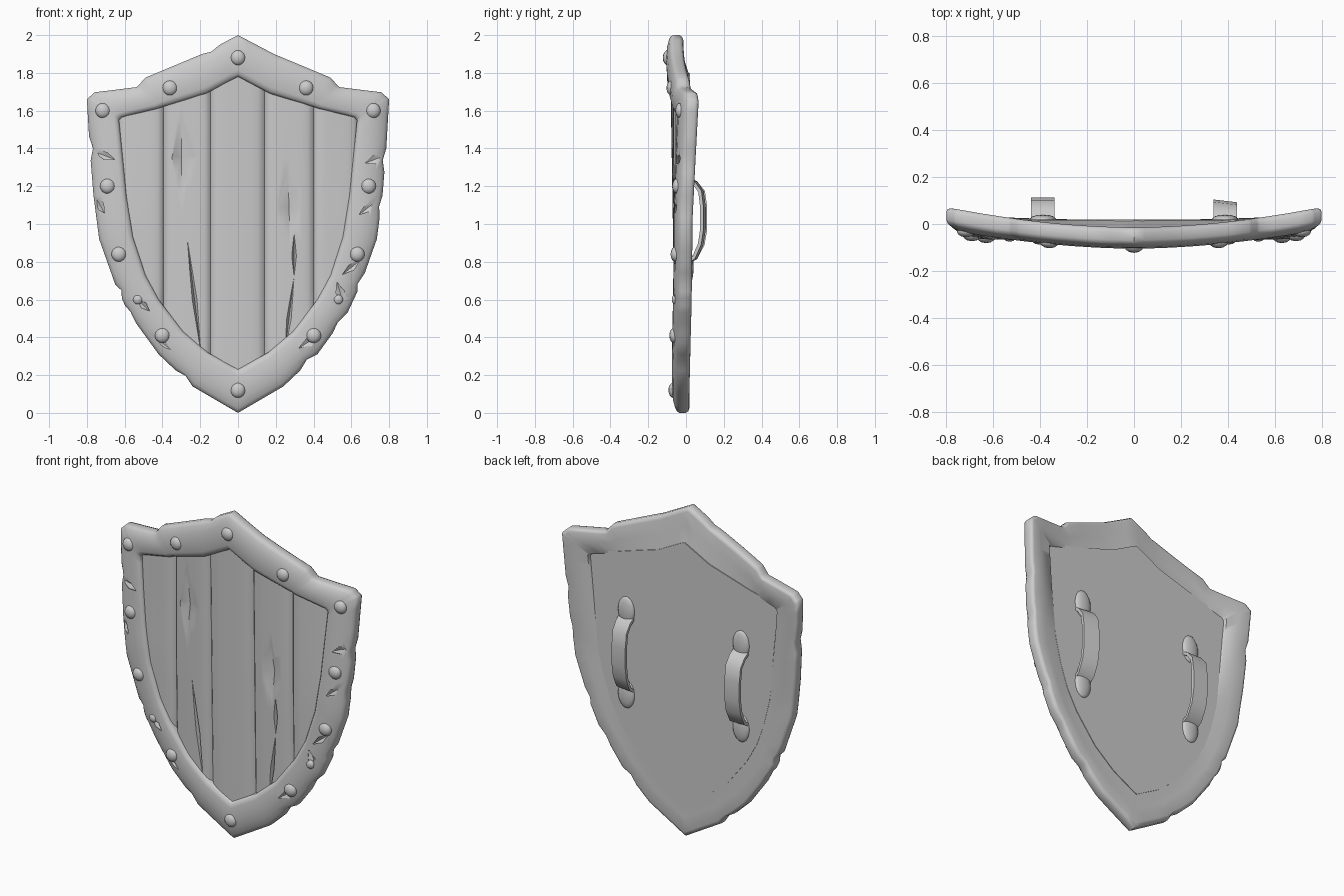
import bpy, bmesh, math
from mathutils import Vector

if "Cube" in bpy.data.objects:
    bpy.data.objects.remove(bpy.data.objects["Cube"])

# Half outlines of the rim (x, z), from top peak to bottom tip
OUTER = [(0, 2), (.19, 1.9), (.49, 1.775), (.535, 1.725), (.76, 1.697), (.8, 1.66), (.785, 1.4),
         (.765, 1.15), (.735, .92), (.65, .68), (.58, .53), (.42, .31), (.24, .14), (0, 0)]
INNER = [(0, 1.78), (.17, 1.69), (.4, 1.62), (.43, 1.61), (.615, 1.565), (.63, 1.55), (.615, 1.4),
         (.59, 1.15), (.555, .93), (.49, .73), (.42, .6), (.29, .43), (.16, .32), (0, .23)]
BACK = .02


def front(x, z):
    """Depth of the curved front surface."""
    k = .06 + .07 * min(max((z - 1) / .7, 0), 1)
    return -.057 - .017 * z + k * x * x


def lerp_z(pts, x):
    for (x0, z0), (x1, z1) in zip(pts, pts[1:]):
        if x0 <= x <= x1:
            return z0 + (z1 - z0) * (x - x0) / (x1 - x0)
    return pts[-1][1]


def finish(name, bm, angle=35):
    bmesh.ops.recalc_face_normals(bm, faces=bm.faces)
    me = bpy.data.meshes.new(name)
    bm.to_mesh(me)
    bm.free()
    ob = bpy.data.objects.new(name, me)
    bpy.context.collection.objects.link(ob)
    smooth(ob, angle)
    return ob


def smooth(ob, angle=35):
    ob.data.shade_smooth()
    ob.data.set_sharp_from_angle(angle=math.radians(angle))


def carve(ob, cuts, angle=35):
    """Cut diamond-shaped gouges: (x, z, half width, half height, depth, tilt, surface offset)."""
    bm = bmesh.new()
    for x, z, w, h, d, tilt, off in cuts:
        c, s = math.cos(tilt), math.sin(tilt)
        y = front(x, z) + off
        ring = [bm.verts.new((x + a * c - b * s, y, z + a * s + b * c))
                for a, b in ((w, 0), (0, h), (-w, 0), (0, -h))]
        for tip in (y + d, y - .06):
            p = bm.verts.new((x, tip, z))
            for i in range(4):
                bm.faces.new((ring[i], ring[(i + 1) % 4], p))
    cutter = finish("gouge_cutter", bm)
    cutter.hide_render = True
    mod = ob.modifiers.new("gouges", 'BOOLEAN')
    mod.operation, mod.solver, mod.object = 'DIFFERENCE', 'EXACT', cutter
    bpy.context.view_layer.objects.active = ob
    bpy.ops.object.modifier_apply(modifier=mod.name)
    bpy.data.objects.remove(cutter)
    smooth(ob, angle)


# Rim: rounded cross-section swept between outer and inner outlines, with chipped edges
def dense(pts, n=4):
    out = [tuple(a + (b - a) * i / n for a, b in zip(p, q)) for p, q in zip(pts, pts[1:]) for i in range(n)]
    return out + [pts[-1]]


pairs = list(zip(dense(OUTER), dense(INNER)))
CHIPS = {1: {25: .08, 29: .06, 36: .1, 41: .07, 45: .1},
         -1: {3: .06, 24: .1, 37: .1, 40: .07, 47: .08}}
stations = []
for sx in (1, -1):
    idx = range(len(pairs)) if sx == 1 else range(len(pairs) - 2, 0, -1)
    for i in idx:
        o, n = pairs[i]
        stations.append((Vector((o[0] * sx, 0, o[1])), Vector((n[0] * sx, 0, n[1])), CHIPS[sx].get(i, 0)))
SECTION = [(0, .055), (0, .022), (.03, .01), (.1, .001), (.28, -.01), (.5, -.016), (.84, -.014), (.94, -.008),
           (1, .006), (1, .03), (1, None), (.94, .072), (.5, .073), (.12, .076), (.04, .07)]
bm = bmesh.new()
rings = []
for o, n, chip in stations:
    ring = []
    for t, off in SECTION:
        p = o.lerp(n, max(t, chip + t * .5) if t < .2 else t)
        p.y = front(p.x, p.z) + (off or 0)
        if off is None:
            p.y = BACK - .004
        elif t == .94 and off > .05:
            p.y = max(p.y, BACK - .004)
        ring.append(bm.verts.new(p))
    rings.append(ring)
m = len(SECTION)
for a, b in zip(rings, rings[1:] + rings[:1]):
    for j in range(m):
        bm.faces.new((a[j], a[(j + 1) % m], b[(j + 1) % m], b[j]))
rim = finish("rim", bm, 50)
carve(rim, [(-.7, 1.36, .025, .07, .012, 1.2, -.005), (-.73, 1.1, .025, .06, .015, .5, 0),
            (-.5, .57, .02, .05, .015, .8, -.01), (-.4, .37, .02, .06, .012, .9, -.01),
            (.72, 1.34, .025, .07, .012, -1.2, -.005), (.68, 1.08, .02, .06, .012, -.9, -.01),
            (.6, .77, .02, .07, .015, -.9, -.01), (.54, .64, .025, .06, .015, .3, -.01),
            (.38, .38, .025, .08, .015, -1, -.01)], 50)

# Planks: boards with rounded long edges, trimmed to the inner outline
upper, lower = INNER[:6], INNER[5:][::-1]
edges = [-.64, -.395, -.145, .14, .4, .64]
planks = []
for k in range(5):
    x0, x1 = edges[k], edges[k + 1]
    ts = [0, .05, .12, .25, .4, .5, .6, .75, .88, .95, 1]
    drop = [.024, .01, .003] + [0] * 5 + [.003, .01, .024]
    rows = 9
    bm = bmesh.new()
    F, B = [], []
    for t, d in zip(ts, drop):
        x = x0 + (x1 - x0) * t
        zt = lerp_z(upper, abs(x)) + .02
        zb = lerp_z(lower, abs(x) * .98) - .02
        zs = [zb + (zt - zb) * r / (rows - 1) for r in range(rows)]
        tilt = .008 * (t - .5) * (-1) ** k
        F.append([bm.verts.new((x, front(x, z) + .006 + d + tilt, z)) for z in zs])
        B.append([bm.verts.new((x, BACK, z)) for z in zs])
    n = len(ts)
    for i in range(n - 1):
        for r in range(rows - 1):
            for G in (F, B):
                bm.faces.new((G[i][r], G[i + 1][r], G[i + 1][r + 1], G[i][r + 1]))
        for r in (0, rows - 1):
            bm.faces.new((F[i][r], F[i + 1][r], B[i + 1][r], B[i][r]))
    for i in (0, n - 1):
        for r in range(rows - 1):
            bm.faces.new((F[i][r], F[i][r + 1], B[i][r + 1], B[i][r]))
    planks.append(finish(f"plank_{k + 1}", bm, 40))
carve(planks[1], [(-.3, 1.35, .075, .26, .04, 0, 0), (-.23, .6, .013, .33, .025, .12, .004)])
carve(planks[3], [(.27, 1.09, .07, .21, .04, .03, 0), (.297, .83, .013, .12, .03, 0, .004),
                  (.27, .5, .013, .22, .025, -.12, .004)])

# Rivets around the rim
bm = bmesh.new()
HALF = [(.36, 1.72), (.715, 1.6), (.69, 1.2), (.63, .84), (.53, .6), (.4, .41)]
for x, z in [(0, 1.88), (0, .12)] + [(s * x, z) for x, z in HALF for s in (1, -1)]:
    r = .026 if z == .6 else .04
    vs = bmesh.ops.create_uvsphere(bm, u_segments=12, v_segments=8, radius=r)['verts']
    for v in vs:
        v.co = (v.co.x + x, v.co.y * .65 + front(x, z) - .008, v.co.z + z)
finish("rivets", bm, 60)

# Grips: bent straps on the back with swollen mounting ends
PATH = [(.015, 1.25), (.06, 1.225), (.1, 1.175), (.112, 1.09), (.112, .97), (.098, .89), (.06, .815), (.015, .79)]
for s, side, twist in ((-1, "left", 0), (1, "right", -.12)):
    bm = bmesh.new()
    rings = []
    for i, (y, z) in enumerate(PATH):
        a, b = PATH[max(i - 1, 0)], PATH[min(i + 1, len(PATH) - 1)]
        d = Vector((b[0] - a[0], b[1] - a[1])).normalized()
        ny, nz = d.y * .018, -d.x * .018
        rings.append([bm.verts.new((s * .388 + w, y * (1 + twist) + ny * f + w * twist, z + nz * f))
                      for w, f in ((-.05, 0), (.05, 0), (.05, 1), (-.05, 1))])
    for a, b in zip(rings, rings[1:]):
        for j in range(4):
            bm.faces.new((a[j], a[(j + 1) % 4], b[(j + 1) % 4], b[j]))
    bm.faces.new(rings[0])
    bm.faces.new(rings[-1])
    finish(f"grip_{side}", bm, 50)
    bm = bmesh.new()
    for z in (1.28, .77):
        vs = bmesh.ops.create_uvsphere(bm, u_segments=14, v_segments=10, radius=1)['verts']
        for v in vs:
            v.co = (v.co.x * .056 + s * .388, v.co.y * .02 + BACK, v.co.z * .085 + z)
    finish(f"grip_mounts_{side}", bm, 60)
